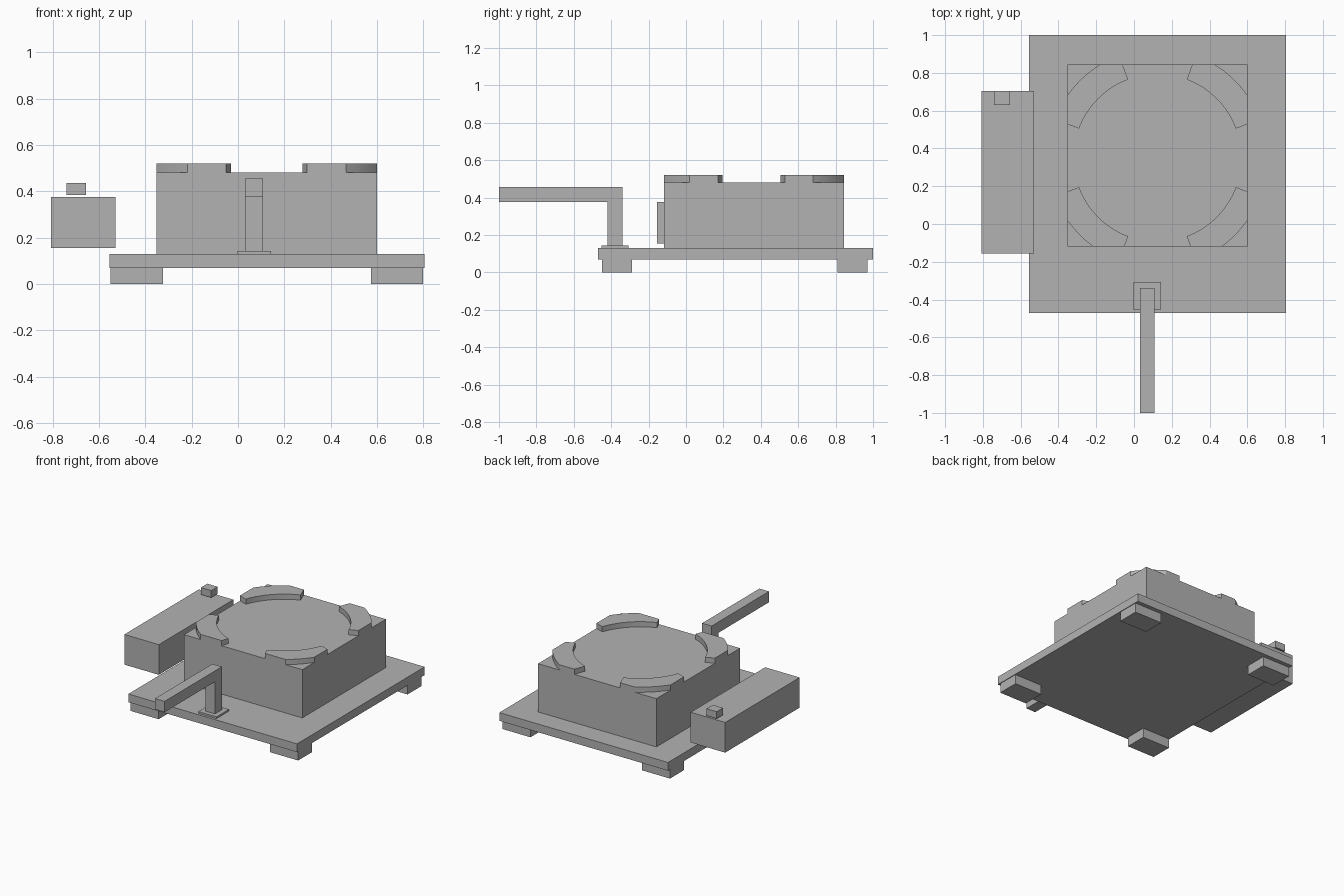
import bpy, bmesh
from math import acos, asin, cos, sin, radians, pi

cube = bpy.data.objects.get("Cube")
if cube:
    bpy.data.objects.remove(cube, do_unlink=True)

grey = bpy.data.materials.new("plain grey")
grey.use_nodes = True
colour = (0.45, 0.45, 0.45, 1)
grey.diffuse_color = colour
grey.node_tree.nodes["Principled BSDF"].inputs["Base Color"].default_value = colour


def prism(name, outline, low, high, axis="z"):
    """Extrude a 2D outline along z, or a (y, z) outline along x."""
    bm = bmesh.new()
    place = (lambda a, b, h: (a, b, h)) if axis == "z" else (lambda a, b, h: (h, a, b))
    face = bm.faces.new([bm.verts.new(place(a, b, low)) for a, b in outline])
    top = bmesh.ops.extrude_face_region(bm, geom=[face])
    verts = [g for g in top["geom"] if isinstance(g, bmesh.types.BMVert)]
    bmesh.ops.translate(bm, verts=verts, vec=place(0, 0, high - low))
    bmesh.ops.recalc_face_normals(bm, faces=bm.faces)
    mesh = bpy.data.meshes.new(name)
    bm.to_mesh(mesh)
    bm.free()
    mesh.materials.append(grey)
    obj = bpy.data.objects.new(name, mesh)
    bpy.context.collection.objects.link(obj)
    return obj


def box(name, x, y, z):
    outline = [(x[0], y[0]), (x[1], y[0]), (x[1], y[1]), (x[0], y[1])]
    return prism(name, outline, *z)


# Base plate and its four feet
BASE_TOP, BASE_LOW = 0.13, 0.07
box("base_plate", (-0.555, 0.805), (-0.47, 1.0), (BASE_LOW, BASE_TOP))
for side, x in (("right", -0.55), ("left", 0.575)):
    for end, y in (("front", -0.45), ("back", 0.81)):
        box(f"{end}_{side}_foot", (x, x + 0.225), (y, y + 0.16), (0, BASE_LOW))

# Square body
BODY_X, BODY_Y, BODY_TOP = (-0.353, 0.601), (-0.118, 0.845), 0.482
box("body", BODY_X, BODY_Y, (BASE_TOP, BODY_TOP))

# Four curved retaining lips, trimmed flush with the body sides
CX, CY, INNER, OUTER = 0.124, 0.35, 0.443, 0.58
START, END = radians(20.5), radians(69.5)
for name, sx, sy in (("back_left_lip", 1, 1), ("back_right_lip", -1, 1),
                     ("front_left_lip", 1, -1), ("front_right_lip", -1, -1)):
    reach_x = abs(BODY_X[sx > 0] - CX)
    reach_y = abs(BODY_Y[sy > 0] - CY)
    steps = 20
    angles = [START + (END - START) * i / steps for i in range(steps + 1)]
    trims = [acos(reach_x / OUTER), asin(reach_y / OUTER)]
    outer = [(min(OUTER, reach_x / cos(a), reach_y / sin(a)), a)
             for a in sorted(angles + trims)]
    inner = [(INNER, a) for a in reversed(angles)]
    outline = [(CX + sx * r * cos(a), CY + sy * r * sin(a)) for r, a in outer + inner]
    lip = prism(name, outline, BODY_TOP, 0.52)
    bpy.ops.object.select_all(action="DESELECT")
    bpy.context.view_layer.objects.active = lip
    lip.select_set(True)
    bpy.ops.object.shade_smooth_by_angle(angle=radians(20))

# Side box with a small button above it
box("side_box", (-0.808, -0.53), (-0.155, 0.703), (0.156, 0.376))
box("side_button", (-0.74, -0.657), (0.63, 0.703), (0.385, 0.436))

# Bent arm on a mounting pad
box("arm_pad", (-0.003, 0.143), (-0.452, -0.308), (BASE_TOP, 0.143))
arm = [(-0.34, 0.143), (-0.34, 0.456), (-1, 0.456), (-1, 0.377),
       (-0.42, 0.377), (-0.42, 0.143)]
prism("bent_arm", arm, 0.031, 0.108, axis="x")
